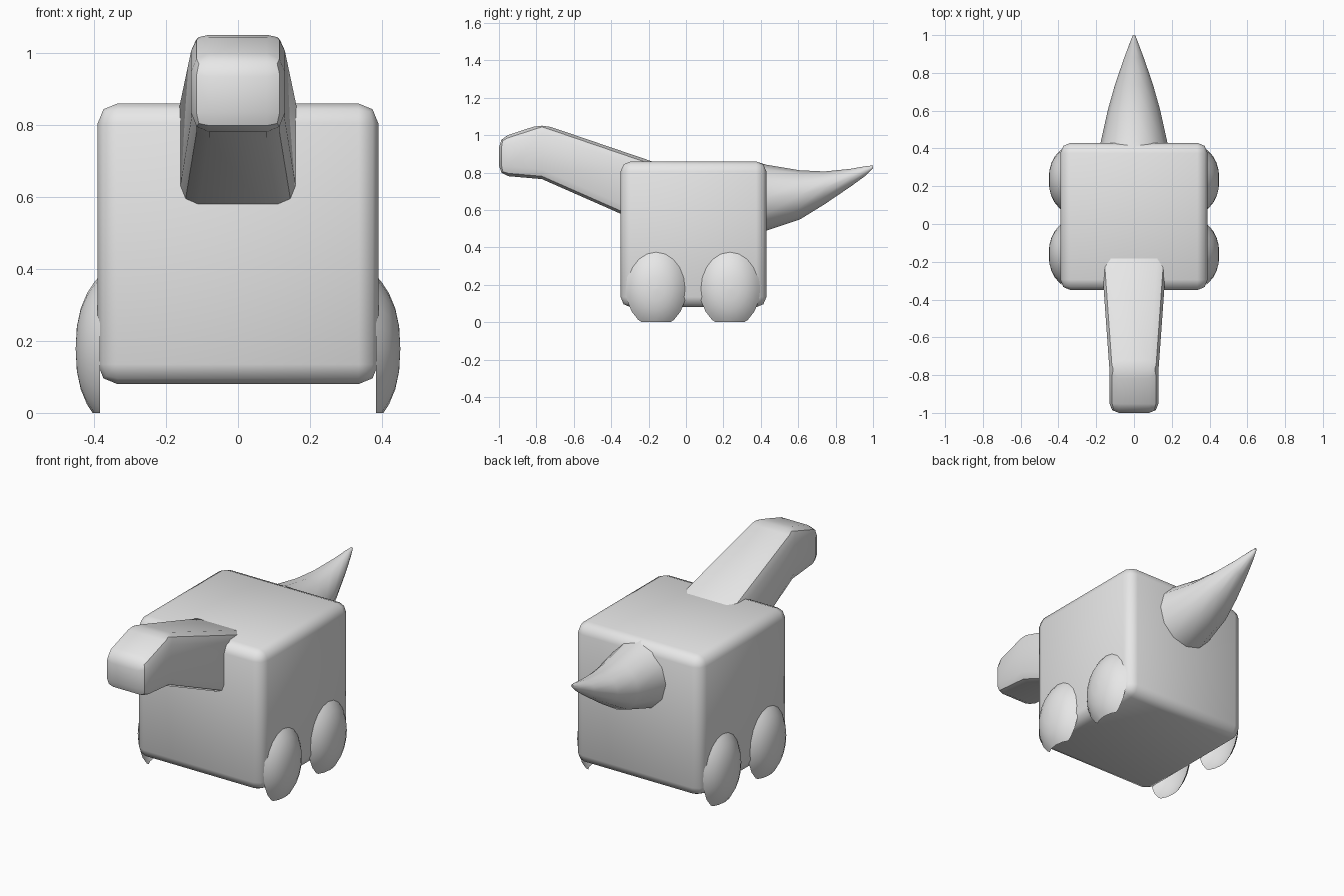
import bpy, bmesh, math

if "Cube" in bpy.data.objects:
    bpy.data.objects.remove(bpy.data.objects["Cube"])

grey = bpy.data.materials.new("plain grey")
grey.diffuse_color = (0.8, 0.8, 0.8, 1)
grey.use_nodes = True
grey.node_tree.nodes["Principled BSDF"].inputs["Base Color"].default_value = grey.diffuse_color


def finish(name, bm, bevel=0.0, smooth_angle=30):
    bmesh.ops.recalc_face_normals(bm, faces=bm.faces[:])
    mesh = bpy.data.meshes.new(name)
    bm.to_mesh(mesh)
    bm.free()
    mesh.materials.append(grey)
    ob = bpy.data.objects.new(name, mesh)
    bpy.context.collection.objects.link(ob)
    if bevel:
        mod = ob.modifiers.new("rounded edges", 'BEVEL')
        mod.width = bevel
        mod.segments = 2
        mod.limit_method = 'ANGLE'
        mod.angle_limit = math.radians(20)
    bpy.ops.object.select_all(action='DESELECT')
    bpy.context.view_layer.objects.active = ob
    ob.select_set(True)
    if bevel:
        bpy.ops.object.modifier_apply(modifier="rounded edges")
    bpy.ops.object.shade_smooth_by_angle(angle=math.radians(smooth_angle))
    return ob


def loft(bm, rings, caps=True):
    """Bridge closed rings of points with quads."""
    vs = [[bm.verts.new(p) for p in ring] for ring in rings]
    n = len(vs[0])
    for a, b in zip(vs, vs[1:]):
        for i in range(n):
            j = (i + 1) % n
            bm.faces.new((a[i], a[j], b[j], b[i]))
    if caps:
        bm.faces.new(vs[0])
        bm.faces.new(vs[-1])
    return vs


# Body: rounded cube
bm = bmesh.new()
bmesh.ops.create_cube(bm, size=0.78)
bmesh.ops.translate(bm, verts=bm.verts[:], vec=(0, 0.04, 0.47))
finish("body", bm, 0.055, 50)

# Neck and head: y, bottom z, top z, half width
bm = bmesh.new()
sections = [(-1.0, 0.785, 0.985, 0.13), (-0.77, 0.765, 1.06, 0.13),
            (-0.10, 0.47, 0.832, 0.178)]
loft(bm, [[(-w, y, lo), (w, y, lo), (w, y, hi), (-w, y, hi)]
          for y, lo, hi, w in sections])
finish("neck_and_head", bm, 0.05, 40)

# Tail: upward curving horn, y, bottom z, top z, half width
bm = bmesh.new()
sections = [(0.37, 0.47, 0.86, 0.19), (0.43, 0.49, 0.842, 0.177),
            (0.61, 0.55, 0.812, 0.137), (0.74, 0.63, 0.806, 0.1),
            (0.88, 0.725, 0.82, 0.052), (0.96, 0.783, 0.834, 0.022),
            (1.0, 0.822, 0.838, 0.006)]
angles = [math.tau * i / 12 for i in range(12)]
loft(bm, [[(w * math.cos(a), y, (lo + hi) / 2 + (hi - lo) / 2 * math.sin(a))
           for a in angles] for y, lo, hi, w in sections])
finish("tail", bm, 0, 60)

# Legs: shallow domes on the flanks, cut flat at the ground
dome = [(1.0, 0.383), (0.9, 0.4), (0.75, 0.42), (0.55, 0.437),
        (0.3, 0.448), (0.02, 0.451)]
angles = [math.tau * i / 20 for i in range(20)]
for side, side_name in ((1, "right"), (-1, "left")):
    for y, end_name in ((-0.16, "front"), (0.235, "rear")):
        bm = bmesh.new()
        vs = loft(bm, [[(side * x, y + 0.162 * r * math.cos(a),
                         0.178 + 0.205 * r * math.sin(a)) for a in angles]
                       for r, x in dome], caps=False)
        bm.faces.new(vs[-1])
        bmesh.ops.bisect_plane(
            bm, geom=bm.verts[:] + bm.edges[:] + bm.faces[:],
            plane_co=(0, 0, 0), plane_no=(0, 0, -1), clear_outer=True)
        leg = finish(f"{end_name}_{side_name}_leg", bm, 0, 60)
        # keep the dome facing outward
        if sum(p.normal.x * p.area for p in leg.data.polygons) * side < 0:
            leg.data.flip_normals()
